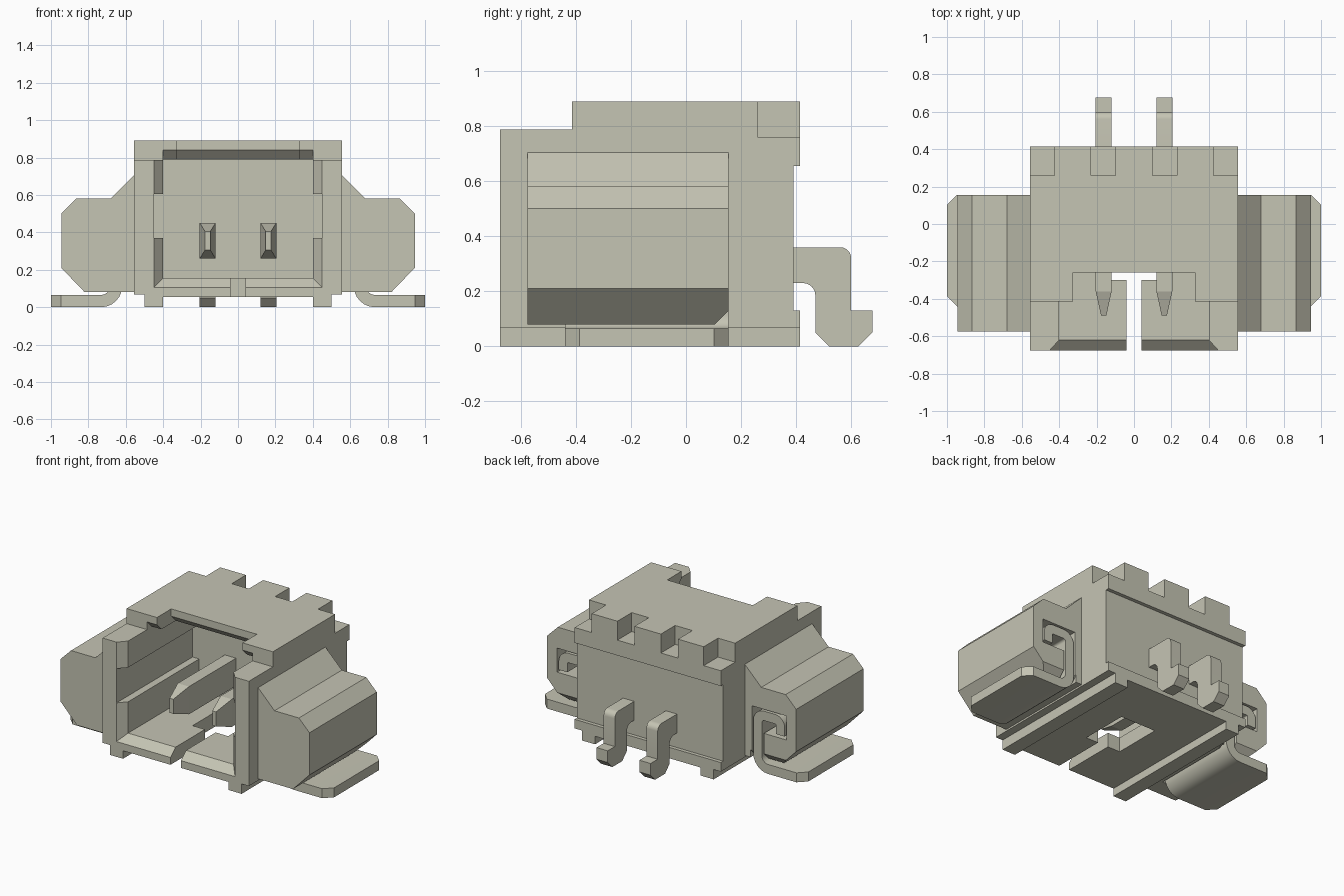
import bpy, bmesh, math
from mathutils import Vector

cube = bpy.data.objects.get("Cube")
if cube:
    bpy.data.objects.remove(cube, do_unlink=True)

COLOUR = (0.56, 0.555, 0.455, 1)
mat = bpy.data.materials.new("warm grey")
mat.use_nodes = True
mat.diffuse_color = COLOUR
mat.node_tree.nodes["Principled BSDF"].inputs["Base Color"].default_value = COLOUR


def finish(name, bm):
    bmesh.ops.recalc_face_normals(bm, faces=bm.faces)
    me = bpy.data.meshes.new(name)
    bm.to_mesh(me)
    bm.free()
    me.materials.append(mat)
    ob = bpy.data.objects.new(name, me)
    bpy.context.collection.objects.link(ob)
    return ob


def loft(name, ring_a, ring_b):
    """Closed solid between two matching rings of points."""
    bm = bmesh.new()
    a = [bm.verts.new(p) for p in ring_a]
    b = [bm.verts.new(p) for p in ring_b]
    bm.faces.new(a)
    bm.faces.new(b[::-1])
    for i in range(len(a)):
        j = (i + 1) % len(a)
        bm.faces.new((a[i], b[i], b[j], a[j]))
    return finish(name, bm)


def prism(name, pts, axis, lo, hi):
    """Extrude a 2D profile along the axis; the other two axes keep their order."""
    place = {"x": lambda p, d: (d, p[0], p[1]),
             "y": lambda p, d: (p[0], d, p[1]),
             "z": lambda p, d: (p[0], p[1], d)}[axis]
    return loft(name, [place(p, lo) for p in pts], [place(p, hi) for p in pts])


def rect(a, b, c, d):
    return [(a, c), (b, c), (b, d), (a, d)]


def box(name, x0, x1, y0, y1, z0, z1):
    return prism(name, rect(x0, x1, y0, y1), "z", z0, z1)


def frustum(name, y0, r0, y1, r1):
    return loft(name, [(x, y0, z) for x, z in rect(*r0)],
                [(x, y1, z) for x, z in rect(*r1)])


def apply(ob, kind, **settings):
    mod = ob.modifiers.new(kind.lower(), kind)
    for key, value in settings.items():
        setattr(mod, key, value)
    bpy.context.view_layer.objects.active = ob
    bpy.ops.object.modifier_apply(modifier=mod.name)


def cut(ob, cutters):
    for c in cutters:
        apply(ob, "BOOLEAN", operation="DIFFERENCE", solver="EXACT", object=c)
        bpy.data.objects.remove(c, do_unlink=True)


def mirror(ob):
    apply(ob, "MIRROR", use_mirror_merge=False)


def smooth(ob):
    bpy.ops.object.select_all(action="DESELECT")
    ob.select_set(True)
    bpy.context.view_layer.objects.active = ob
    bpy.ops.object.shade_smooth_by_angle(angle=math.radians(30))


def fillet(pts, steps=6):
    """Round the points that carry a radius as third value."""
    out = []
    for i, p in enumerate(pts):
        here = Vector(p[:2])
        if len(p) < 3:
            out.append(here)
            continue
        before, after = Vector(pts[i - 1][:2]), Vector(pts[(i + 1) % len(pts)][:2])
        u, v = (before - here).normalized(), (after - here).normalized()
        centre = here + (u + v) * p[2]
        for k in range(steps + 1):
            t = k / steps * math.pi / 2
            out.append(centre - v * p[2] * math.cos(t) - u * p[2] * math.sin(t))
    return out


def thicken(path, half):
    """Outline of a strip around an open path."""
    left, right = [], []
    for i, p in enumerate(path):
        d1 = (p - path[max(i - 1, 0)]).normalized()
        d2 = (path[min(i + 1, len(path) - 1)] - p).normalized()
        d = (d1 + d2).normalized()
        n = Vector((-d.y, d.x)) * half / max(d.dot(d1), d.dot(d2))
        left.append(p + n)
        right.append(p - n)
    return left + right[::-1]


# Housing shell with stepped top and recessed back
W = 0.555
FRONT, BACK, INNER = -0.675, 0.415, 0.15
housing = prism("housing", [
    (FRONT, 0.055), (BACK, 0.055), (BACK, 0.13), (0.39, 0.13), (0.39, 0.655),
    (BACK, 0.655), (BACK, 0.89), (-0.415, 0.89), (-0.415, 0.787), (FRONT, 0.787),
], "x", -W, W)
cutters = [
    # socket, side grooves and bevelled entry
    box("cutter", -0.4, 0.4, -0.8, INNER, 0.155, 0.79),
    box("cutter", -0.45, 0.45, -0.8, INNER, 0.37, 0.605),
    frustum("cutter", -0.73, (-0.5, 0.5, 0.055, 0.95), -0.62, (-0.4, 0.4, 0.155, 0.95 - 0.11)),
    # roof opening and bevels beneath its edge
    box("cutter", -0.325, 0.325, -0.8, -0.26, 0.7, 1),
    prism("cutter", [(-0.7, 0.78), (-0.7, 0.84), (-0.415, 0.84), (-0.355, 0.78)], "x", -0.4, 0.4),
    prism("cutter", [(-0.7, 0.78), (-0.7, 0.84), (-0.26, 0.84), (-0.2, 0.78)], "x", -0.325, 0.325),
    # floor slot and window
    box("cutter", -0.04, 0.04, -0.8, -0.2, 0, 0.2),
    box("cutter", -0.135, 0.135, -0.3, 0.04, 0, 0.2),
]
for s in (-1, 1):
    for a, b in ((0.1, 0.23), (0.425, 0.6)):
        cutters.append(box("cutter", min(s * a, s * b), max(s * a, s * b), 0.26, 0.5, 0.76, 1))
    cutters.append(box("cutter", min(s * 0.5, s * 0.6), max(s * 0.5, s * 0.6), -0.8, 0.5, 0, 0.068))
cut(housing, cutters)

# Rails under the floor
rails = box("bottom_rails", 0.4, 0.5, FRONT, BACK, 0, 0.06)
mirror(rails)

# Side wings with a pocket for the tabs
wings = prism("side_wings", [
    (0.53, 0.73), (0.68, 0.58), (0.865, 0.58), (0.945, 0.5),
    (0.945, 0.21), (0.82, 0.08), (0.53, 0.08),
], "y", -0.575, 0.155)
cut(wings, [
    prism("cutter", [(0.61, 0), (0.61, 0.435), (0.87, 0.435), (0.87, 0.27), (0.7, 0.27), (0.7, 0)],
          "y", -0.45, 0.3),
    prism("cutter", [(0.095, 0.07), (0.165, 0.14), (0.165, 0.07)], "x", 0.6, 1.1),
])
mirror(wings)

# Bent solder tabs hooked into the wings
T = 0.0325
outline = thicken(fillet([
    (1, T), (0.652, T, 0.08), (0.652, 0.39, 0.05), (0.825, 0.39, 0.04), (0.825, 0.29)]), T)
tabs = prism("solder_tabs", outline, "y", -0.44, 0.155)
bm = bmesh.new()
bm.from_mesh(tabs.data)
corners = [e for e in bm.edges if all(v.co.x > 0.99 for v in e.verts)
           and abs(e.verts[0].co.z - e.verts[1].co.z) > T]
bmesh.ops.bevel(bm, geom=corners, offset=0.053, segments=1, affect="EDGES")
bm.to_mesh(tabs.data)
bm.free()
mirror(tabs)
smooth(tabs)

# Contact pins: bar through the back wall, bent down to a foot, tapered tip
P0, P1 = 0.12, 0.205
pins = prism("contact_pins", fillet([
    (-0.36, 0.26), (-0.36, 0.45), (0.3, 0.45), (0.3, 0.36), (0.6, 0.36, 0.04),
    (0.6, 0.13), (0.677, 0.13), (0.677, 0.05), (0.627, 0), (0.52, 0),
    (0.47, 0.05), (0.47, 0.23, 0.045), (0.31, 0.23), (0.31, 0.26)]), "x", P0, P1)
mirror(pins)
smooth(pins)
tips = frustum("pin_tips", -0.36, (P0, P1, 0.26, 0.45), -0.49, (0.148, 0.176, 0.305, 0.405))
mirror(tips)
